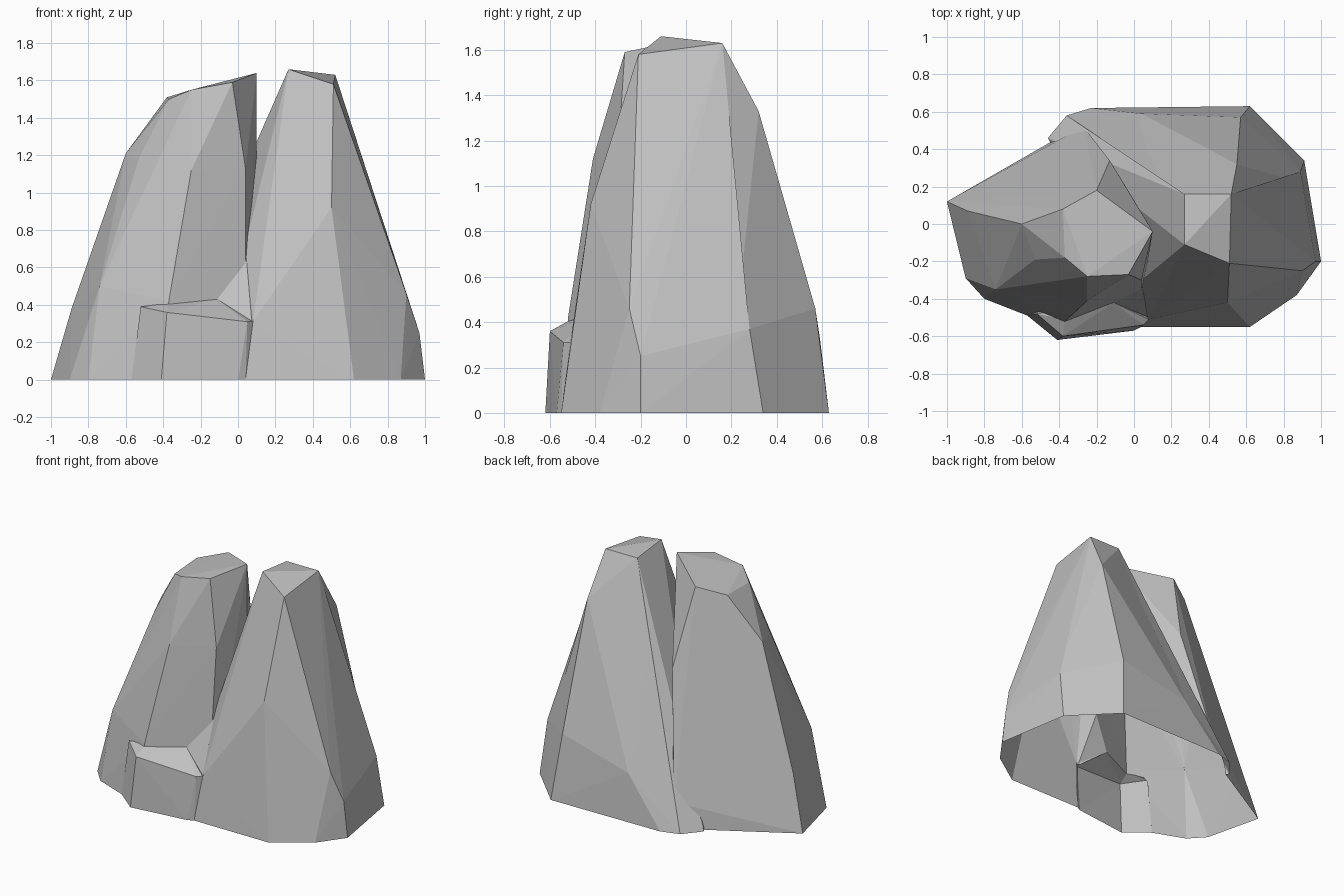
import bpy
import bmesh
from mathutils import Vector

cube = bpy.data.objects.get("Cube")
if cube:
    bpy.data.objects.remove(cube, do_unlink=True)

# One neutral stone colour
stone = bpy.data.materials.new("stone_grey")
stone.use_nodes = True
colour = (0.53, 0.53, 0.53, 1)
stone.diffuse_color = colour
shader = next(n for n in stone.node_tree.nodes if n.type == "BSDF_PRINCIPLED")
shader.inputs["Base Color"].default_value = colour
shader.inputs["Roughness"].default_value = 0.9


def edge_mismatch(edge, start, end):
    """How far an edge's ends are from the two wanted ends."""
    a, b = (v.co for v in edge.verts)
    return min((a - start).length + (b - end).length,
               (b - start).length + (a - end).length)


def chiselled_block(name, foot, corners, dents=()):
    """Faceted boulder in hundredths: hull of a ground outline and corners.
    Each dent (start, end, point) pulls the edge start-end onto the point."""
    bm = bmesh.new()
    for x, y in foot:
        bm.verts.new(Vector((x, y, 0)) / 100)
    for corner in corners:
        bm.verts.new(Vector(corner) / 100)
    result = bmesh.ops.convex_hull(bm, input=bm.verts)
    loose = {g for g in result["geom_interior"] + result["geom_unused"]
             if isinstance(g, bmesh.types.BMVert)}
    bmesh.ops.delete(bm, geom=list(loose), context="VERTS")
    for dent in dents:
        start, end, point = (Vector(p) / 100 for p in dent)
        edge = min(bm.edges, key=lambda e: edge_mismatch(e, start, end))
        split = bmesh.ops.subdivide_edges(bm, edges=[edge], cuts=1)
        for item in split["geom_inner"]:
            if isinstance(item, bmesh.types.BMVert):
                item.co = point
    bmesh.ops.recalc_face_normals(bm, faces=bm.faces)
    mesh = bpy.data.meshes.new(name)
    bm.to_mesh(mesh)
    bm.free()
    mesh.materials.append(stone)
    block = bpy.data.objects.new(name, mesh)
    bpy.context.collection.objects.link(block)
    return block


# Broad peak with a sheer inner wall
broad_peak = chiselled_block(
    "broad_peak",
    foot=[(-100, 12), (-90, -29), (-80, -40), (-57, -49), (-40, -55),
          (4, -40), (10, -4), (-27, 52), (-46, 43)],
    corners=[
        # summit
        (10, -4, 164), (-3, -27, 159), (-25, -28, 155), (-37, -18, 150),
        (-38, 8, 151), (-20, 18, 156), (-2, 16, 125), (-13, 34, 102),
        # shoulders
        (-60, 0, 121), (-53, -19, 118), (-25, -41, 112), (4, -30, 113),
        # flanks
        (-74, -35, 50), (-37, -52, 42), (-89, 7, 38), (-27, 52, 18),
    ])

# Narrow peak with a wide skirt and creased back edges
peak_back, skirt_back = (27, 16, 163), (4, 59, 33)
back_shoulder, side_flank = (55, 32, 133), (89, 28, 37)
back_crease = (13, 25, 118)
narrow_peak = chiselled_block(
    "narrow_peak",
    foot=[(4, -55), (62, -55), (87, -38), (100, -20), (91, 34), (62, 63),
          (-23, 62), (-36, 58), (-46, 46)],
    corners=[
        # summit
        (27, -11, 166), (52, 16, 163), peak_back, (51, -21, 158),
        # shoulders
        back_shoulder, (50, -42, 92), (8, -4, 112),
        # flanks
        (57, 57, 46), (90, -25, 46), (97, -20, 25), side_flank,
        skirt_back, (8, -51, 31), (4, -30, 72),
    ],
    dents=[(peak_back, skirt_back, back_crease),
           (back_crease, skirt_back, (3, 51, 52)),
           (back_shoulder, side_flank, (79, 25, 65))])

# Low step at the foot of the cleft
front_ledge = chiselled_block(
    "front_ledge",
    foot=[(-57, -49), (-41, -62), (0, -57), (4, -55), (0, -30), (-40, -30)],
    corners=[(-52, -48, 39), (-38, -60, 36), (5, -54, 31), (8, -51, 31),
             (-11, -42, 43), (-37, -51, 41)])

# Sloping ramp from the step up into the cleft
cleft_ramp = chiselled_block(
    "cleft_ramp",
    foot=[(-11, -40), (8, -50), (20, -25), (0, -20)],
    corners=[(-11, -42, 43), (8, -50, 31), (5, -30, 72), (20, -25, 60)])

# Fuse the blocks into a single shell
rock = broad_peak
bpy.context.view_layer.objects.active = rock
for part in (narrow_peak, front_ledge, cleft_ramp):
    fuse = rock.modifiers.new("fuse", "BOOLEAN")
    fuse.operation = "UNION"
    fuse.solver = "EXACT"
    fuse.object = part
    bpy.ops.object.modifier_apply(modifier=fuse.name)
    bpy.data.objects.remove(part, do_unlink=True)
rock.name = "twin_peak_rock"

# Open underside, flat facets
bm = bmesh.new()
bm.from_mesh(rock.data)
bm.normal_update()
underside = [f for f in bm.faces
             if f.normal.z < -0.9 and f.calc_center_median().z < 0.01]
bmesh.ops.delete(bm, geom=underside, context="FACES")
for face in bm.faces:
    face.smooth = False
    face.material_index = 0
bm.to_mesh(rock.data)
bm.free()
